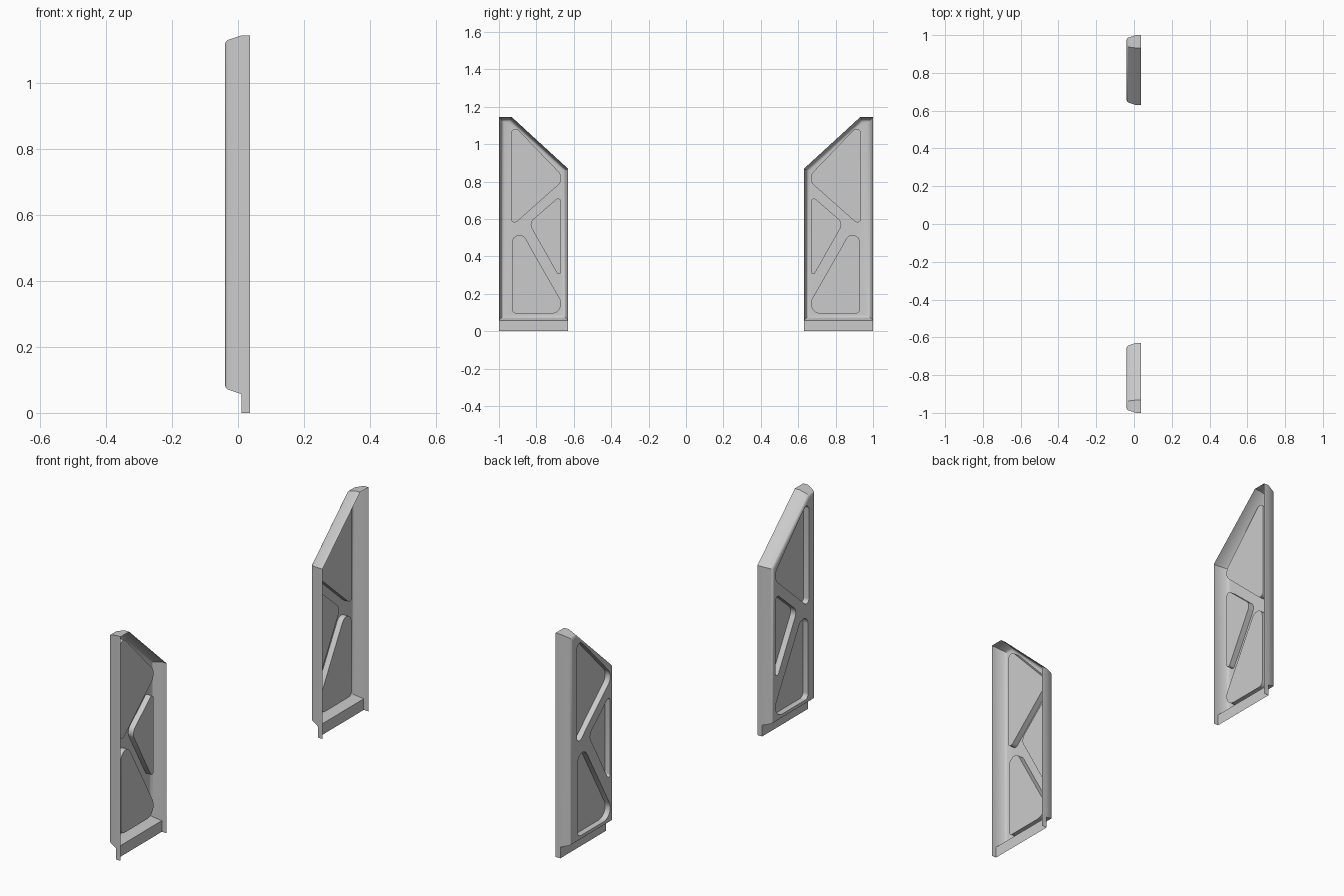
import bpy, bmesh, math
from mathutils import Vector
from mathutils.geometry import tessellate_polygon

if "Cube" in bpy.data.objects:
    bpy.data.objects.remove(bpy.data.objects["Cube"])

X_RIM, X_STEP, X_FACE, X_FLOOR = 0.037, 0.0105, -0.0395, -0.010

# Panel outline in (y, z), starting with the bottom edge
OUTLINE = [(-1.0, 0.057), (-0.63, 0.057), (-0.63, 0.868), (-0.932, 1.145), (-1.0, 1.145)]

# Rim cross-section: (x, inset from outline)
RIM = [(X_STEP, 0), (-0.030, 0.0135), (-0.0345, 0.0165), (-0.038, 0.021), (X_FACE, 0.028)]

# Recessed pockets: sharp corners (y, z, corner radius)
POCKETS = [
    [(-0.936, 0.557, 0.020), (-0.645, 0.815, 0.050), (-0.936, 1.117, 0.024)],
    [(-0.841, 0.578, 0.040), (-0.668, 0.272, 0.012), (-0.668, 0.728, 0.016)],
    [(-0.930, 0.094, 0.025), (-0.629, 0.094, 0.053), (-0.930, 0.622, 0.039)],
]


def inset(points, d):
    """Mitred inward offset of a counter-clockwise outline."""
    out = []
    n = len(points)
    for i in range(n):
        a, b, c = (Vector(points[k % n]) for k in (i - 1, i, i + 1))
        u, v = (b - a).normalized(), (c - b).normalized()
        n1, n2 = Vector((-u.y, u.x)), Vector((-v.y, v.x))
        out.append(b + (n1 + n2) * d / (1 + n1.dot(n2)))
    return out


def rounded(corners, steps=8):
    """Polygon with an arc at every corner."""
    out = []
    n = len(corners)
    for i in range(n):
        a, b, c = (Vector(corners[k % n][:2]) for k in (i - 1, i, i + 1))
        r = corners[i][2]
        u, v = (a - b).normalized(), (c - b).normalized()
        half = u.angle(v) / 2
        centre = b + (u + v).normalized() * r / math.sin(half)
        start = b + u * r / math.tan(half) - centre
        end = b + v * r / math.tan(half) - centre
        sweep = math.atan2(start.x * end.y - start.y * end.x, start.dot(end))
        for k in range(steps + 1):
            t = sweep * k / steps
            out.append(centre + Vector((start.x * math.cos(t) - start.y * math.sin(t),
                                        start.x * math.sin(t) + start.y * math.cos(t))))
    return out


bm = bmesh.new()


def ring(points, x):
    return [bm.verts.new((x, p[0], p[1])) for p in points]


def bridge(r1, r2, closed=True):
    n = len(r1)
    for i in range(n if closed else n - 1):
        j = (i + 1) % n
        bm.faces.new((r1[i], r1[j], r2[j], r2[i]))


# Sloped and rounded rim
rings = [ring(inset(OUTLINE, d), x) for x, d in RIM]
for r1, r2 in zip(rings, rings[1:]):
    bridge(r1, r2)

# Straight outer wall on all edges but the bottom, down to the bottom flange
step = rings[0][1:] + rings[0][:1]
wall = ring(OUTLINE[1:] + OUTLINE[:1], X_RIM)
bridge(step, wall, closed=False)
feet = [(-0.63, 0.0), (-1.0, 0.0)]
foot_in, foot_out = ring(feet, X_STEP), ring(feet, X_RIM)
bm.faces.new((step[0], step[-1], foot_in[1], foot_in[0]))
for k, end in enumerate((0, -1)):
    bm.faces.new((step[end], foot_in[k], foot_out[k], wall[end]))

# Pocket walls and floors
loops = [rings[-1]]
for corners in POCKETS:
    pts = rounded(corners)
    top, floor = ring(pts, X_FACE), ring(pts, X_FLOOR)
    bridge(top, floor)
    bm.faces.new(floor)
    loops.append(top)

# Front face with the pocket openings
flat = [v for loop in loops for v in loop]
for tri in tessellate_polygon([[Vector((v.co.y, v.co.z, 0)) for v in loop] for loop in loops]):
    bm.faces.new([flat[i] for i in tri])

bmesh.ops.recalc_face_normals(bm, faces=bm.faces)
bm.normal_update()
if sum(f.normal.x * f.calc_area() for f in bm.faces) > 0:
    bmesh.ops.reverse_faces(bm, faces=bm.faces)

mesh = bpy.data.meshes.new("side_panels")
bm.to_mesh(mesh)
bm.free()
panels = bpy.data.objects.new("side_panels", mesh)
bpy.context.collection.objects.link(panels)
bpy.context.view_layer.objects.active = panels
panels.select_set(True)
bpy.ops.object.shade_smooth_by_angle(angle=math.radians(32))

# Matching panel on the opposite side
mirror = panels.modifiers.new("opposite_panel", 'MIRROR')
mirror.use_axis = (False, True, False)
mirror.use_mirror_merge = False
